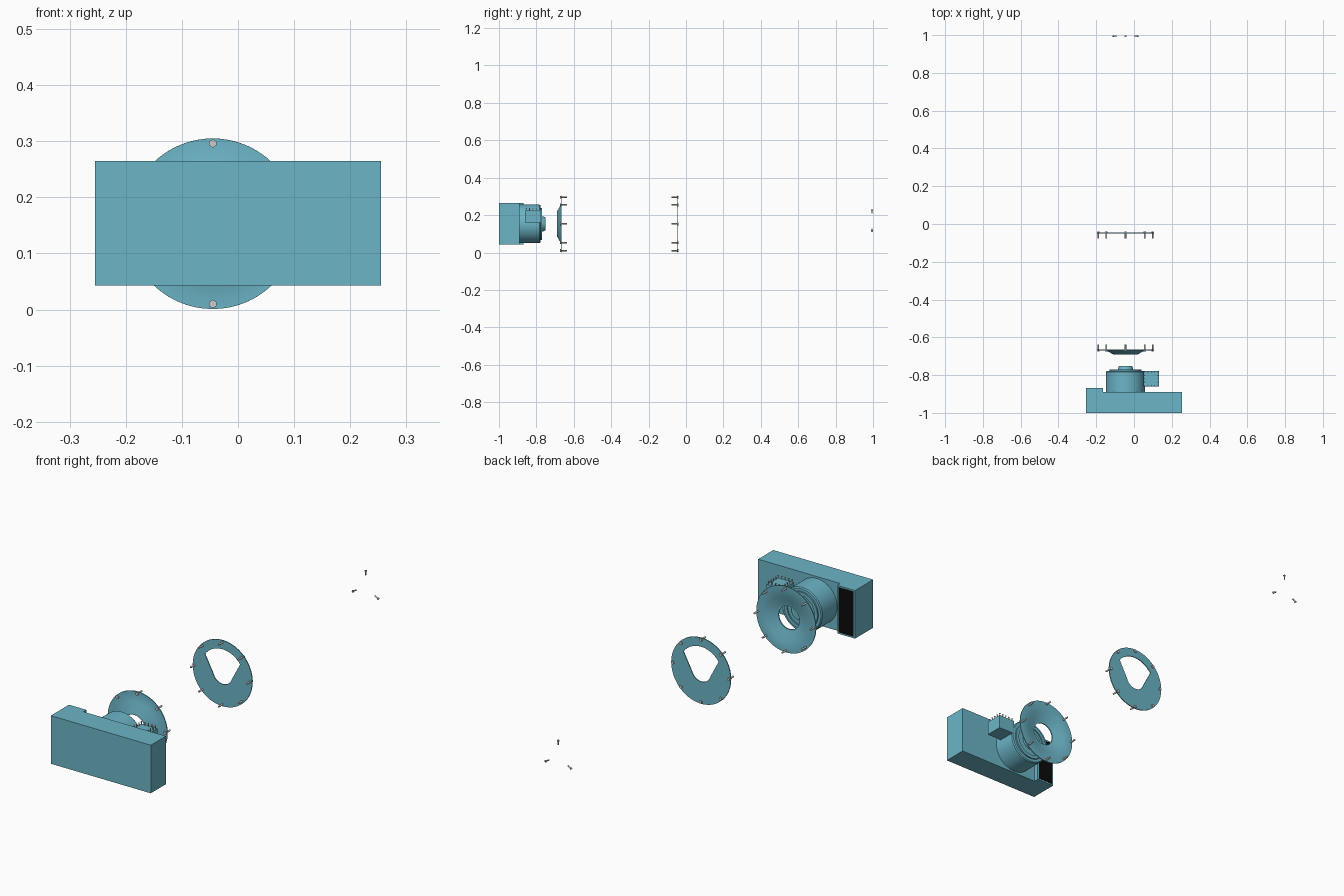
import bpy, bmesh
from math import sin, cos, pi, atan2, hypot, radians
from mathutils import Matrix, Vector

if "Cube" in bpy.data.objects:
    bpy.data.objects.remove(bpy.data.objects["Cube"])

CX, CZ = -0.045, 0.153          # optical axis runs along y
SEG = 64


def material(name, color):
    m = bpy.data.materials.new(name)
    m.diffuse_color = color
    m.use_nodes = True
    m.node_tree.nodes["Principled BSDF"].inputs["Base Color"].default_value = m.diffuse_color
    return m


TEAL = material("teal", (0.15, 0.46, 0.57, 1))
BLACK = material("black", (0.003, 0.003, 0.003, 1))


def finish(bm, name, mat=None, smooth=False):
    bmesh.ops.recalc_face_normals(bm, faces=bm.faces)
    me = bpy.data.meshes.new(name)
    bm.to_mesh(me)
    bm.free()
    ob = bpy.data.objects.new(name, me)
    bpy.context.collection.objects.link(ob)
    if mat:
        me.materials.append(mat)
    if smooth:
        bpy.ops.object.select_all(action='DESELECT')
        ob.select_set(True)
        bpy.context.view_layer.objects.active = ob
        bpy.ops.object.shade_smooth_by_angle(angle=radians(30))
    return ob


def box(name, lo, hi, mat):
    bm = bmesh.new()
    lo, hi = Vector(lo), Vector(hi)
    bmesh.ops.create_cube(bm, size=1, matrix=Matrix.Translation((lo + hi) / 2)
                          @ Matrix.Diagonal((*(hi - lo), 1)))
    return finish(bm, name, mat)


def prism(name, outline, z0, z1, mat):
    """Extrude an x,y outline upward."""
    bm = bmesh.new()
    f = bm.faces.new([bm.verts.new((x, y, z0)) for x, y in outline])
    ext = bmesh.ops.extrude_face_region(bm, geom=[f])["geom"]
    bmesh.ops.translate(bm, vec=(0, 0, z1 - z0),
                        verts=[g for g in ext if isinstance(g, bmesh.types.BMVert)])
    return finish(bm, name, mat)


def lathe(name, profile, mat, closed=False):
    """Spin (radius, y) points around the optical axis."""
    bm = bmesh.new()
    pts = profile + profile[:1] if closed else profile
    vs = [bm.verts.new((r, y, 0)) for r, y in pts]
    es = [bm.edges.new(p) for p in zip(vs, vs[1:])]
    bmesh.ops.spin(bm, geom=vs + es, cent=(0, 0, 0), axis=(0, 1, 0),
                   angle=2 * pi, steps=SEG)
    bmesh.ops.remove_doubles(bm, verts=bm.verts, dist=1e-5)
    bmesh.ops.translate(bm, verts=bm.verts, vec=(CX, 0, CZ))
    return finish(bm, name, mat, True)


def screw(name, pos, direction, length, shaft=0.004, head=0.0075, head_len=0.006):
    """Hex-headed screw: head at pos, shaft pointing along direction."""
    bm = bmesh.new()
    rot = Vector(direction).to_track_quat('Z', 'Y').to_matrix().to_4x4()
    base = Matrix.Translation(pos) @ rot
    for r, a, b, n in ((head, 0, head_len, 6), (shaft, head_len, length, 12)):
        bmesh.ops.create_cone(bm, cap_ends=True, segments=n, radius1=r, radius2=r,
                              depth=b - a,
                              matrix=base @ Matrix.Translation((0, 0, (a + b) / 2)))
    return finish(bm, name)


# camera body with raised grip and its dark panel
prism("body", [(-0.255, -1), (0.255, -1), (0.255, -0.89), (-0.165, -0.89),
               (-0.165, -0.868), (-0.255, -0.868)], 0.043, 0.265, TEAL)
box("grip_panel", (-0.248, -0.87, 0.05), (-0.172, -0.867, 0.258), BLACK)

# lens barrel with stepped front
lathe("lens_barrel", [(0, -0.892), (0.103, -0.892), (0.103, -0.783), (0.099, -0.778),
                      (0.086, -0.778), (0.086, -0.771), (0.07, -0.771), (0.07, -0.776),
                      (0.042, -0.776), (0.038, -0.757), (0.034, -0.752), (0, -0.752)], TEAL)

# focus motor on the side of the barrel, with pins around its top edge
box("motor_box", (0.05, -0.86, 0.16), (0.133, -0.778, 0.225), TEAL)
n = 4
for i in range(n + 1):
    for j in range(n + 1):
        if i in (0, n) or j in (0, n):
            x, y = 0.056 + 0.071 * i / n, -0.854 + 0.07 * j / n
            screw("motor_pin", (x, y, 0.239), (0, 0, -1), 0.018, 0.0018, 0.003, 0.004)

# dished adapter ring
lathe("adapter_ring", [(0.152, -0.669), (0.152, -0.665), (0.102, -0.665), (0.063, -0.687),
                       (0.053, -0.687), (0.053, -0.691), (0.064, -0.691), (0.103, -0.669)],
      TEAL, closed=True)

# flat mask plate with a keyhole: wide fan on top, round bottom
A, B = Vector((0.09, 0.065)), Vector((0.048, -0.014))
ra, ta = A.length, atan2(A.y, A.x)
rb, tb = B.length, atan2(B.y, B.x)
hole = []
for i in range(24):                                   # fan arc
    t = ta + (pi - 2 * ta) * i / 24
    hole.append((ra * cos(t), ra * sin(t)))
left = [A.lerp(B, i / 10) for i in range(10)]
hole += [(-p.x, p.y) for p in left]                   # left side
for i in range(25):                                   # round bottom
    t = pi - tb + (pi + 2 * tb) * i / 24
    hole.append((rb * cos(t), rb * sin(t)))
hole += [(p.x, p.y) for p in reversed(left[1:])]      # right side
bm = bmesh.new()
rings = []
for y in (-0.049, -0.045):
    inner = [bm.verts.new((CX + x, y, CZ + z)) for x, z in hole]
    outer = [bm.verts.new((CX + 0.152 * x / hypot(x, z), y, CZ + 0.152 * z / hypot(x, z)))
             for x, z in hole]
    rings.append((inner, outer))
(i0, o0), (i1, o1) = rings
for a, b in ((i0, o0), (o0, o1), (o1, i1), (i1, i0)):
    for k in range(len(hole)):
        m = (k + 1) % len(hole)
        bm.faces.new((a[k], a[m], b[m], b[k]))
finish(bm, "mask_plate", TEAL, True)

# eight screws through each ring
for k in range(8):
    t = k * pi / 4
    x, z = CX + 0.143 * cos(t), CZ + 0.143 * sin(t)
    screw("adapter_screw", (x, -0.674, z), (0, 1, 0), 0.037)
    screw("mask_screw", (x, -0.040, z), (0, -1, 0), 0.037)

# three radial set screws at the far end
for k in range(3):
    t = pi / 2 + k * 2 * pi / 3
    d = Vector((cos(t), 0, sin(t)))
    screw("set_screw", Vector((CX, 0.9945, CZ)) + d * 0.077, -d, 0.022, 0.003, 0.0055, 0.005)
